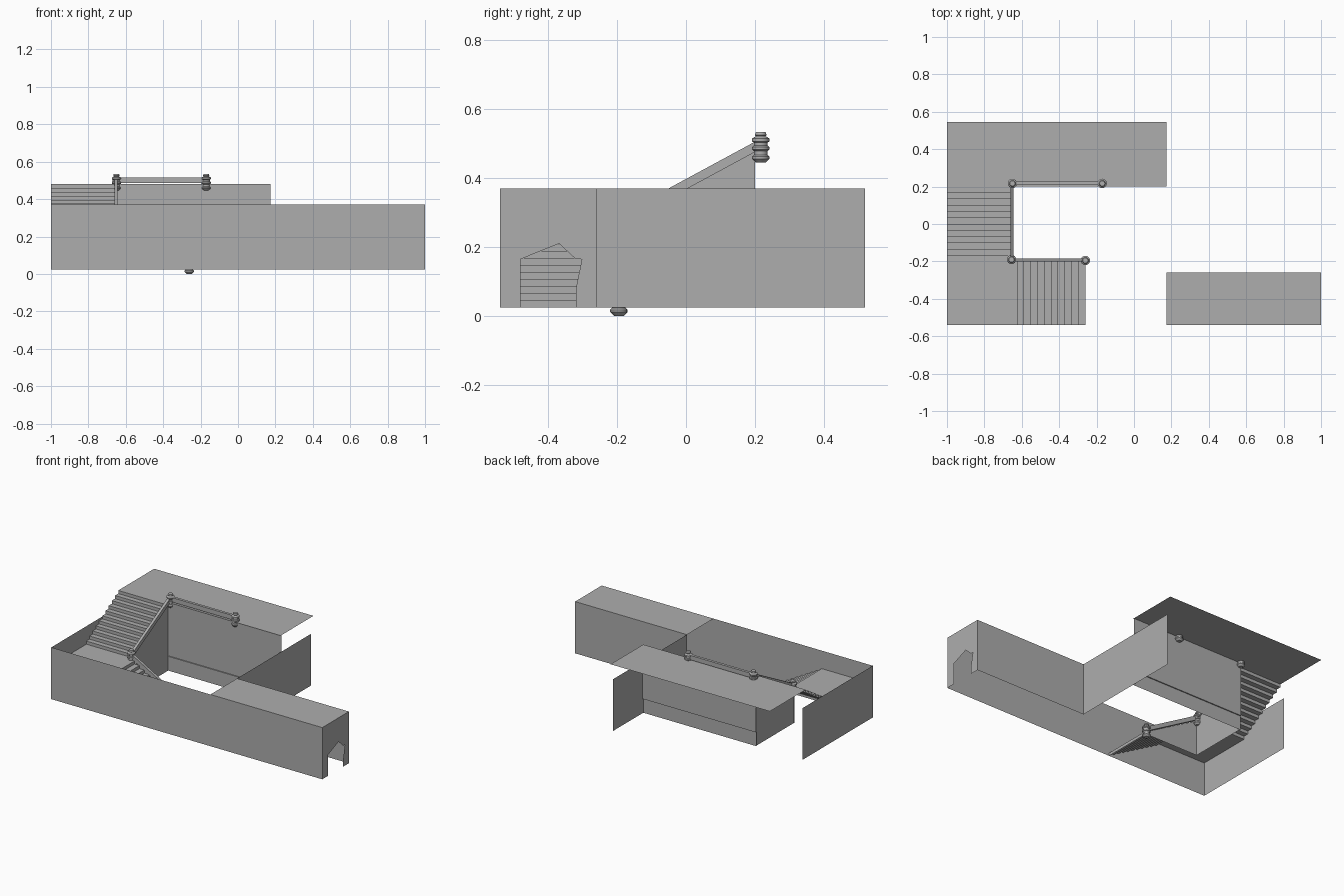
import bpy, bmesh
from math import pi, cos, sin, radians

cube = bpy.data.objects.get("Cube")
if cube:
    bpy.data.objects.remove(cube, do_unlink=True)

grey = bpy.data.materials.new("plaster_grey")
GREY = (0.42, 0.42, 0.42, 1)
grey.use_nodes = True
grey.diffuse_color = GREY
grey.node_tree.nodes["Principled BSDF"].inputs["Base Color"].default_value = GREY

# Main levels and plan lines
FLOOR, TOP, DECK, LANDING = 0.025, 0.37, 0.48, 0.25
LEFT, RIGHT, FRONT = -1.0, 1.0, -0.54
HALL_X, HALL_Y, DECK_Y = 0.175, -0.26, 0.2
STAIR_X, STAIR_Y = -0.66, -0.2


def add_object(name, bm):
    mesh = bpy.data.meshes.new(name)
    bm.to_mesh(mesh)
    bm.free()
    mesh.materials.append(grey)
    obj = bpy.data.objects.new(name, mesh)
    bpy.context.collection.objects.link(obj)
    return obj


def place(axis, u, v, depth):
    """Turn a 2D point into 3D; axis is the normal of its plane."""
    return {"x": (depth, u, v), "y": (u, depth, v), "z": (u, v, depth)}[axis]


def sheet(name, axis, depth, outline):
    """Thin flat surface with a given outline."""
    bm = bmesh.new()
    bm.faces.new([bm.verts.new(place(axis, u, v, depth)) for u, v in outline])
    bmesh.ops.triangulate(bm, faces=bm.faces[:])
    return add_object(name, bm)


def ribbon(name, axis, start, end, path, closed=False):
    """Sweep a path along an axis; closed paths become capped bars."""
    bm = bmesh.new()
    a, b = ([bm.verts.new(place(axis, u, v, d)) for u, v in path] for d in (start, end))
    n = len(path)
    for i in range(n if closed else n - 1):
        j = (i + 1) % n
        bm.faces.new((a[i], a[j], b[j], b[i]))
    if closed:
        bm.faces.new(a[::-1])
        bm.faces.new(b)
    bmesh.ops.recalc_face_normals(bm, faces=bm.faces[:])
    return add_object(name, bm)


def rect(u0, u1, v0, v1):
    return [(u0, v0), (u1, v0), (u1, v1), (u0, v1)]


def steps(u0, u1, v0, v1, count):
    """Zigzag side profile of a flight of stairs."""
    path = [(u0, v0)]
    for i in range(count):
        v = v0 + (v1 - v0) * (i + 1) / count
        path += [(u0 + (u1 - u0) * i / count, v), (u0 + (u1 - u0) * (i + 1) / count, v)]
    return path


# Front wall with three notches in its top edge
SILL = 0.33
outline = [(LEFT, FLOOR), (RIGHT, FLOOR), (RIGHT, TOP)]
for right, left in ((0.1, -0.14), (-0.26, -0.5), (-0.595, -0.83)):
    outline += [(right, TOP), (right, SILL), (left, SILL), (left, TOP)]
sheet("front_wall", "y", FRONT, outline + [(LEFT, TOP)])

# Outer and courtyard walls
sheet("stair_outer_wall", "x", LEFT, rect(FRONT, DECK_Y, FLOOR, TOP))
sheet("courtyard_side_wall", "x", HALL_X, rect(HALL_Y, 0.52, FLOOR, TOP))
ribbon("courtyard_back_wall", "x", STAIR_X, HALL_X,
       [(DECK_Y, FLOOR), (DECK_Y, 0.12), (DECK_Y + 0.007, 0.12), (DECK_Y + 0.007, DECK)])

# Passage: back wall, roof and end wall with a stepped doorway
sheet("passage_back_wall", "y", HALL_Y, rect(HALL_X, RIGHT, FLOOR, TOP))
sheet("passage_roof", "z", TOP, rect(HALL_X, RIGHT, FRONT, HALL_Y))
half_door = [(0.08, FLOOR), (0.08, 0.078), (0.095, 0.078), (0.11, 0.09), (0.11, 0.155),
             (0.095, 0.165), (0.08, 0.165), (0.08, 0.18), (0.063, 0.223)]
mid = (FRONT + HALL_Y) / 2
door = [(mid - w, z) for w, z in half_door] + [(mid + w, z) for w, z in half_door[::-1]]
sheet("passage_end_wall", "x", RIGHT,
      [(FRONT, FLOOR)] + door + [(HALL_Y, FLOOR), (HALL_Y, TOP), (FRONT, TOP)])

# Stairs, landing and upper deck
ribbon("lower_stairs", "y", FRONT, STAIR_Y, steps(-0.26, STAIR_X, FLOOR, LANDING, 11))
sheet("landing", "z", LANDING, rect(LEFT, STAIR_X, FRONT, -0.17))
ribbon("upper_stairs", "x", LEFT, STAIR_X, steps(-0.17, DECK_Y, LANDING, DECK, 11))
sheet("upper_deck", "z", DECK, rect(LEFT, HALL_X, DECK_Y, 0.545))

# Newel posts: (x, y, base height)
foot, corner = (-0.26, -0.195, 0.0), (-0.655, -0.19, 0.225)
head, end = (-0.65, 0.217, 0.445), (-0.17, 0.217, 0.445)
PROFILE = [(0.0, 0.0), (0.014, 0.0), (0.025, 0.011), (0.025, 0.018), (0.02, 0.023),
           (0.02, 0.034), (0.025, 0.038), (0.025, 0.046), (0.02, 0.05), (0.02, 0.058),
           (0.025, 0.062), (0.025, 0.07), (0.014, 0.077), (0.017, 0.081), (0.014, 0.089),
           (0.0, 0.089)]


def newel(name, x, y, z):
    bm = bmesh.new()
    verts = [bm.verts.new((r, 0, h)) for r, h in PROFILE]
    edges = [bm.edges.new(pair) for pair in zip(verts, verts[1:])]
    bmesh.ops.spin(bm, geom=verts + edges, cent=(0, 0, 0), axis=(0, 0, 1),
                   angle=2 * pi, steps=16, use_merge=True)
    bmesh.ops.remove_doubles(bm, verts=bm.verts[:], dist=0.0001)
    bmesh.ops.recalc_face_normals(bm, faces=bm.faces[:])
    obj = add_object(name, bm)
    obj.location = (x, y, z)
    bpy.ops.object.select_all(action="DESELECT")
    obj.select_set(True)
    bpy.context.view_layer.objects.active = obj
    bpy.ops.object.shade_smooth_by_angle(angle=radians(30))


for name, spot in (("foot_newel", foot), ("landing_newel", corner),
                   ("head_newel", head), ("end_newel", end)):
    newel(name, *spot)

# Handrails between the posts
LOW, HIGH, HALF = 0.04, 0.07, 0.009


def handrail(name, a, b, run):
    """run is the horizontal axis the rail follows: 0 for x, 1 for y."""
    path = [(a[run], a[2] + LOW), (b[run], b[2] + LOW), (b[run], b[2] + HIGH), (a[run], a[2] + HIGH)]
    side = (a[1 - run] + b[1 - run]) / 2
    ribbon(name, "yx"[run], side - HALF, side + HALF, path, closed=True)


handrail("lower_handrail", foot, corner, 0)
handrail("upper_handrail", corner, head, 1)
handrail("deck_handrail", head, end, 0)

# Walls under the sloping handrails
sheet("lower_stair_wall", "y", STAIR_Y,
      [(foot[0], FLOOR), (foot[0], foot[2] + LOW), (STAIR_X, corner[2] + LOW), (STAIR_X, FLOOR)])
sheet("upper_stair_wall", "x", STAIR_X + 0.005,
      [(STAIR_Y, FLOOR), (DECK_Y, FLOOR), (DECK_Y, head[2] + LOW), (STAIR_Y, corner[2] + LOW)])
